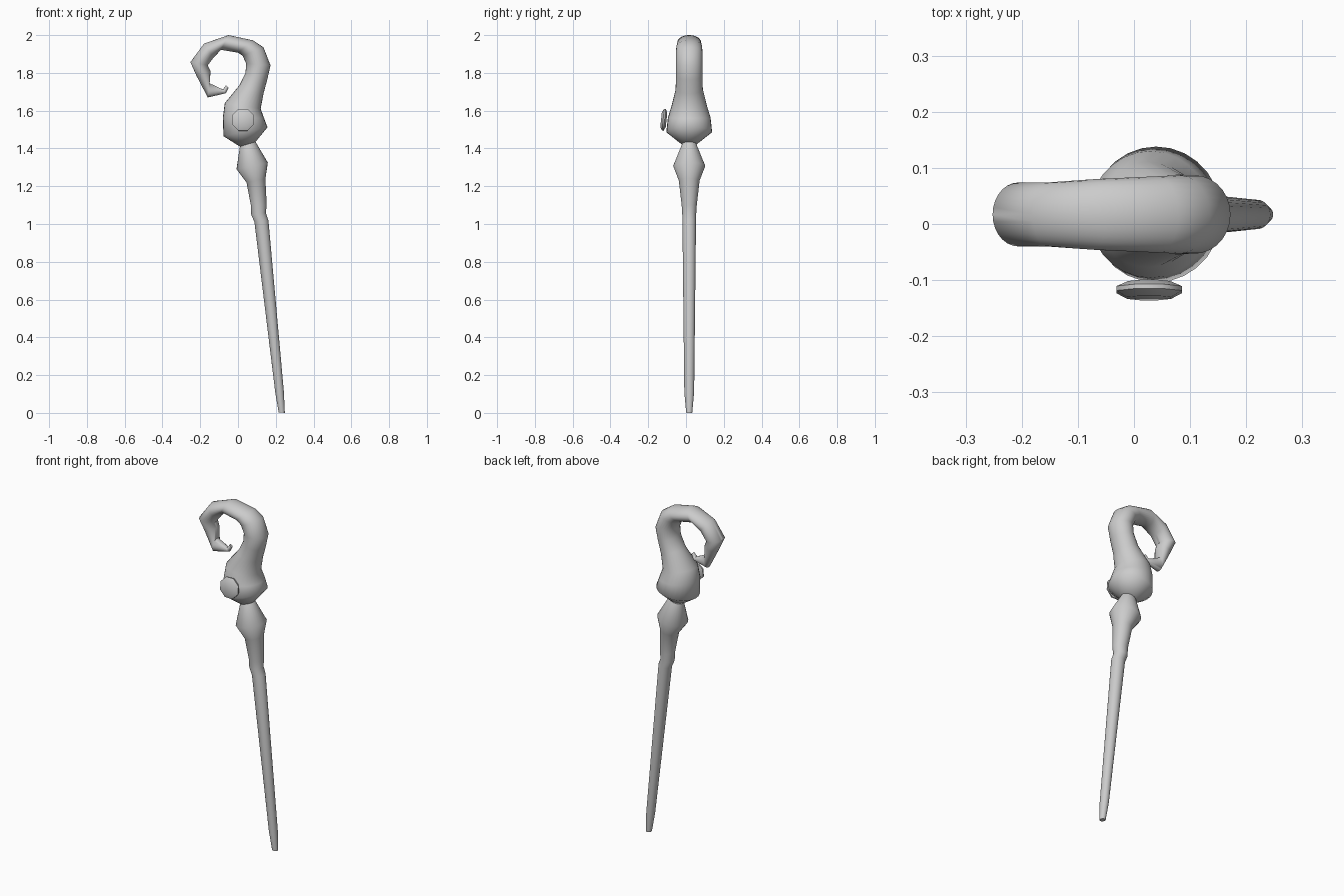
import bpy, bmesh, math
from mathutils import Vector, Matrix

cube = bpy.data.objects.get("Cube")
if cube:
    bpy.data.objects.remove(cube)

grey = bpy.data.materials.new("plain grey")
grey.use_nodes = True
colour = (0.6, 0.6, 0.6, 1)
grey.diffuse_color = colour
grey.node_tree.nodes["Principled BSDF"].inputs["Base Color"].default_value = colour

SIDES = 28
MID_Y = 0.017


def finish(name, bm, angle):
    bmesh.ops.recalc_face_normals(bm, faces=bm.faces)
    mesh = bpy.data.meshes.new(name)
    bm.to_mesh(mesh)
    bm.free()
    mesh.materials.append(grey)
    obj = bpy.data.objects.new(name, mesh)
    bpy.context.collection.objects.link(obj)
    bpy.ops.object.select_all(action='DESELECT')
    obj.select_set(True)
    bpy.context.view_layer.objects.active = obj
    bpy.ops.object.shade_smooth_by_angle(angle=math.radians(angle))
    return obj


def sweep(name, rings):
    """Tube through rings: inner edge (x, z), outer edge (x, z), half depth in y."""
    bm = bmesh.new()
    loops = []
    for ax, az, bx, bz, depth in rings:
        a, b = Vector((ax, MID_Y, az)), Vector((bx, MID_Y, bz))
        centre, half = (a + b) / 2, (b - a) / 2
        loop = []
        for i in range(SIDES):
            t = math.tau * i / SIDES
            loop.append(bm.verts.new(centre + half * math.cos(t)
                                     + Vector((0, depth * math.sin(t), 0))))
        loops.append(loop)
    for low, high in zip(loops, loops[1:]):
        for i in range(SIDES):
            j = (i + 1) % SIDES
            bm.faces.new((low[i], low[j], high[j], high[i]))
    bm.faces.new(loops[0])
    bm.faces.new(loops[-1])
    return finish(name, bm, 60)


# Tapered shaft with collar and knob
neck = (0.01, 1.41, 0.093, 1.435, 0.038)
sweep("shaft", [
    (0.215, 0.003, 0.248, 0.0, 0.016),
    (0.197, 0.11, 0.243, 0.11, 0.026),
    (0.087, 1.01, 0.161, 1.02, 0.036),
    (0.07, 1.05, 0.147, 1.06, 0.037),
    (0.068, 1.10, 0.152, 1.10, 0.04),
    (0.045, 1.22, 0.145, 1.24, 0.055),
    (-0.008, 1.29, 0.158, 1.325, 0.085),
    neck])

# Bulb flowing into the curled crook
sweep("crook", [
    neck,
    (-0.077, 1.465, 0.156, 1.512, 0.121),
    (-0.08, 1.565, 0.138, 1.56, 0.113),
    (-0.07, 1.64, 0.12, 1.61, 0.094),
    (0.008, 1.735, 0.135, 1.69, 0.072),
    (0.04, 1.80, 0.155, 1.765, 0.07),
    (0.043, 1.85, 0.172, 1.84, 0.07),
    (0.025, 1.89, 0.135, 1.935, 0.07),
    (0.0, 1.907, 0.08, 1.972, 0.068),
    (-0.09, 1.922, -0.05, 2.0, 0.063),
    (-0.13, 1.88, -0.18, 1.955, 0.057),
    (-0.16, 1.84, -0.252, 1.857, 0.057),
    (-0.145, 1.81, -0.22, 1.785, 0.045),
    (-0.15, 1.745, -0.16, 1.67, 0.036),
    (-0.08, 1.712, -0.065, 1.692, 0.016),
    (-0.063, 1.735, -0.05, 1.72, 0.008)])

# Faceted gem disc on the front, leaning slightly
bm = bmesh.new()
loops = []
for radius, y in [(0.04, 0.016), (0.063, 0.006), (0.063, -0.002), (0.042, -0.013)]:
    loops.append([bm.verts.new((radius * math.cos(math.tau * (i + 0.5) / 8), y,
                                radius * math.sin(math.tau * (i + 0.5) / 8)))
                  for i in range(8)])
for low, high in zip(loops, loops[1:]):
    for i in range(8):
        bm.faces.new((low[i], low[i - 1], high[i - 1], high[i]))
bm.faces.new(loops[0])
bm.faces.new(loops[-1])
bm.transform(Matrix.Translation((0.027, -0.119, 1.552))
             @ Matrix.Rotation(math.radians(-6), 4, 'X'))
finish("gem", bm, 50)
